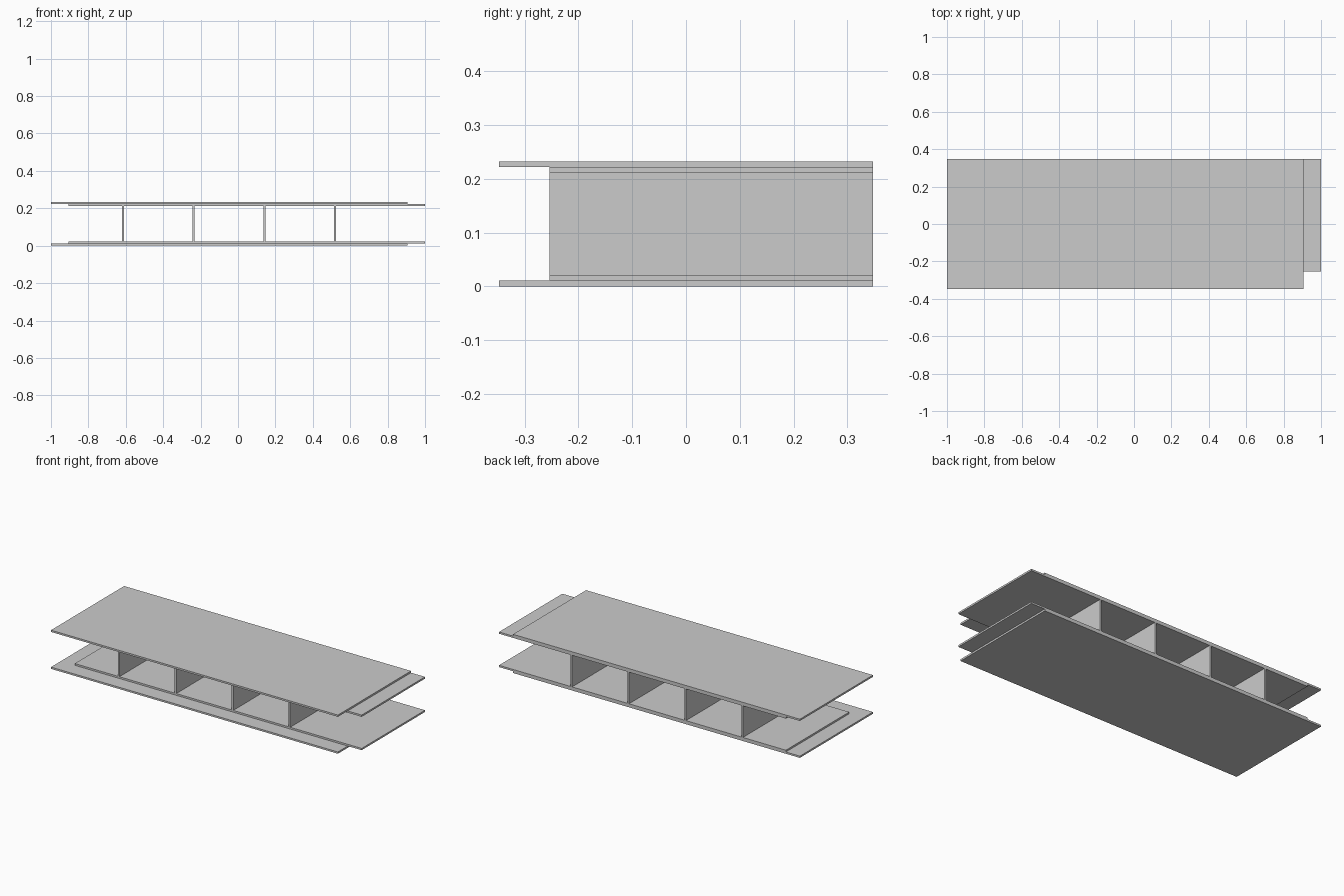
import bpy
import bmesh
from mathutils import Vector

cube = bpy.data.objects.get("Cube")
if cube:
    bpy.data.objects.remove(cube, do_unlink=True)

grey = bpy.data.materials.new("light_grey")
grey.use_nodes = True
colour = (0.6, 0.6, 0.6, 1)
grey.diffuse_color = colour
grey.node_tree.nodes["Principled BSDF"].inputs["Base Color"].default_value = colour


def board(name, low, high):
    """Flat-faced box spanning two opposite corners."""
    low, high = Vector(low), Vector(high)
    bm = bmesh.new()
    bmesh.ops.create_cube(bm, size=1)
    bmesh.ops.scale(bm, vec=high - low, verts=bm.verts)
    mesh = bpy.data.meshes.new(name)
    bm.to_mesh(mesh)
    bm.free()
    mesh.materials.append(grey)
    obj = bpy.data.objects.new(name, mesh)
    obj.location = (low + high) / 2
    bpy.context.collection.objects.link(obj)
    return obj


HEIGHT = 0.2325
THICK = 0.0107
BACK = 0.347
SHIFT = 0.093          # stagger between outer and inner sheets
INNER_FRONT = -BACK + SHIFT

# Outer sheets, and inner sheets staggered to form lap edges
for side, outer_z, inner_z in (("bottom", 0, THICK),
                               ("top", HEIGHT - THICK, HEIGHT - 2 * THICK)):
    board(side + "_outer_sheet", (-1, -BACK, outer_z),
          (1 - SHIFT, BACK, outer_z + THICK))
    board(side + "_inner_sheet", (-1 + SHIFT, INNER_FRONT, inner_z),
          (1, BACK, inner_z + THICK))

# Upright webs between the inner sheets
for i in range(4):
    x = -0.616 + i * 0.3785
    board(f"web_{i + 1}", (x - THICK / 2, INNER_FRONT, 2 * THICK),
          (x + THICK / 2, BACK, HEIGHT - 2 * THICK))
